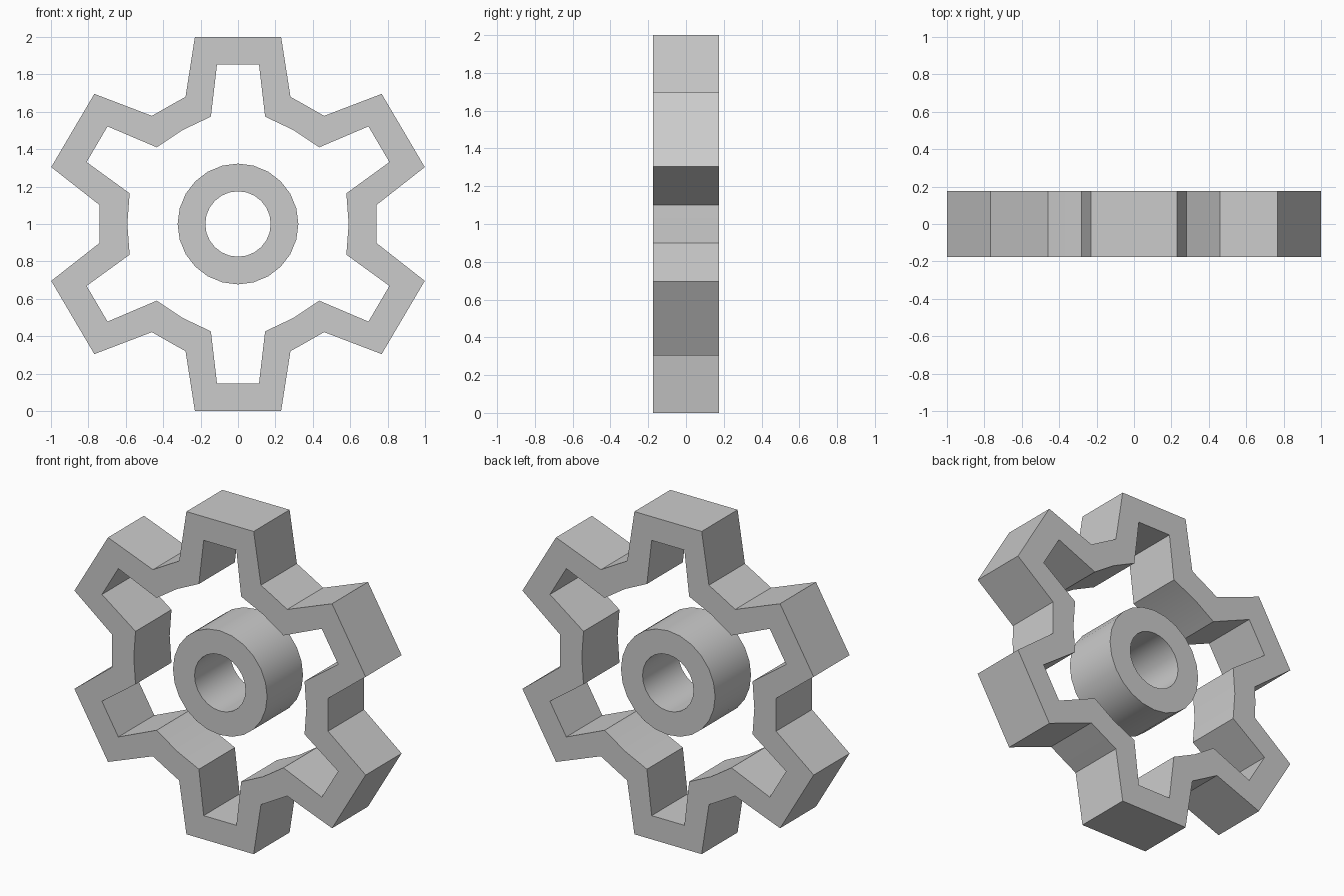
import bpy, bmesh, math

if "Cube" in bpy.data.objects:
    bpy.data.objects.remove(bpy.data.objects["Cube"])

HALF = 0.176      # half thickness
STRETCH = 1.02    # the gear is slightly wider than tall


def around(points, count):
    """Repeat a clockwise profile segment around the axle."""
    loop = []
    for i in range(count):
        a = -2 * math.pi * i / count
        c, s = math.cos(a), math.sin(a)
        loop += [((x * c - z * s) * STRETCH, x * s + z * c) for x, z in points]
    return loop


def circle(r, n):
    return [(r * math.sin(2 * math.pi * i / n), r * math.cos(2 * math.pi * i / n))
            for i in range(n)]


def ring(name, outer, inner):
    """Extruded band between two loops with matching point counts."""
    bm = bmesh.new()
    rows = [[bm.verts.new((x, y, z + 1)) for x, z in loop]
            for loop, y in ((outer, -HALF), (outer, HALF), (inner, HALF), (inner, -HALF))]
    n = len(outer)
    for k in range(4):
        a, b = rows[k], rows[(k + 1) % 4]
        for i in range(n):
            j = (i + 1) % n
            bm.faces.new((a[i], a[j], b[j], b[i]))
    bmesh.ops.recalc_face_normals(bm, faces=bm.faces)
    mesh = bpy.data.meshes.new(name)
    bm.to_mesh(mesh)
    bm.free()
    obj = bpy.data.objects.new(name, mesh)
    bpy.context.collection.objects.link(obj)
    bpy.context.view_layer.objects.active = obj
    obj.select_set(True)
    bpy.ops.object.shade_smooth_by_angle(angle=math.radians(25))
    obj.select_set(False)
    return obj


# Toothed rim: one tooth and the valley to its right, repeated six times
s30, c30 = 0.5, math.cos(math.pi / 6)
outer_tooth = [(-0.275, 0.68), (-0.226, 1.0), (0.226, 1.0), (0.275, 0.68),
               (0.727 * s30, 0.727 * c30)]
inner_tooth = [(-0.142, 0.574), (-0.11, 0.853), (0.11, 0.853), (0.142, 0.574),
               (0.58 * s30, 0.58 * c30)]
ring("toothed_rim", around(outer_tooth, 6), around(inner_tooth, 6))

# Loose round hub in the centre
ring("hub", circle(0.323, 24), circle(0.175, 24))
